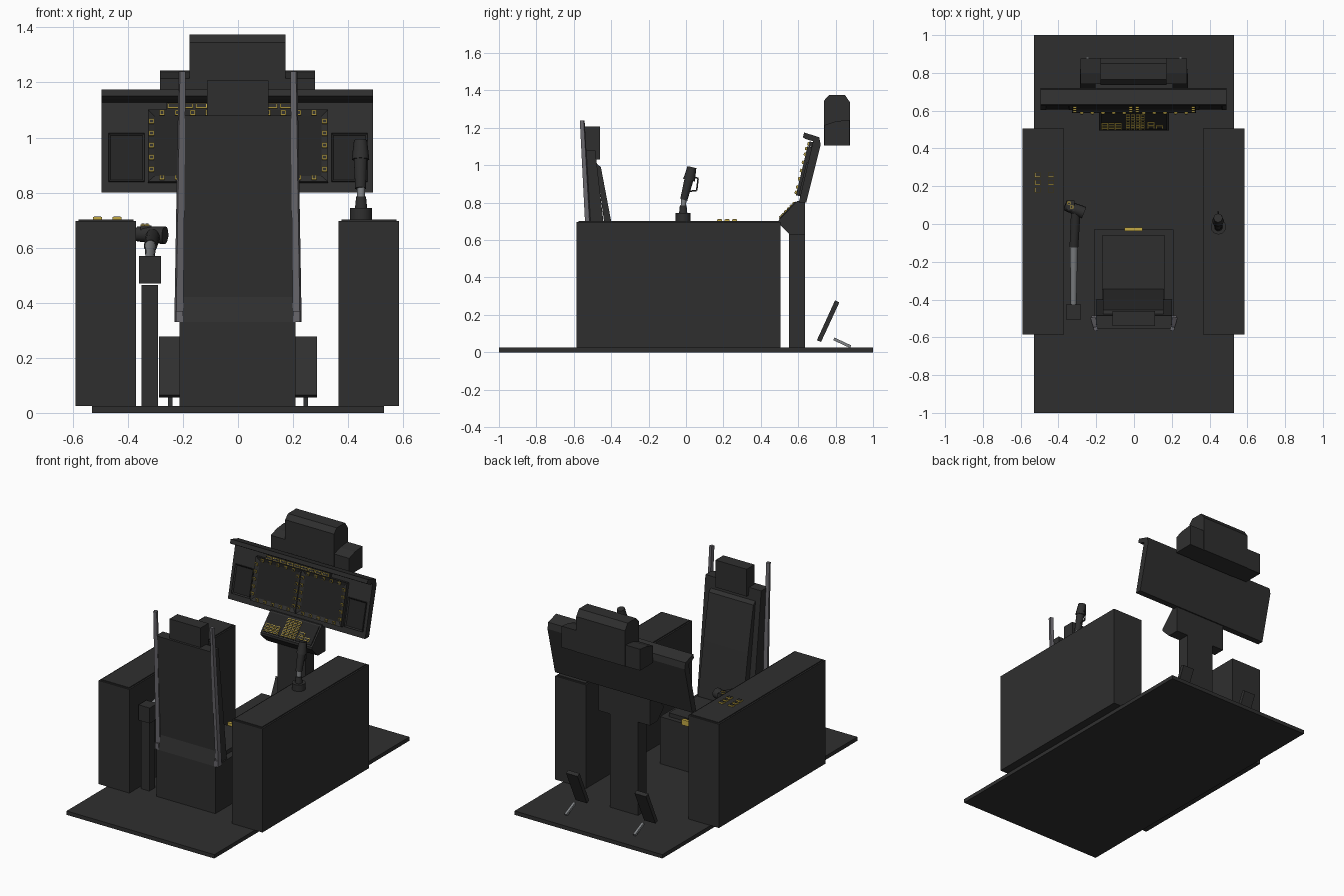
import bpy, bmesh, math
from mathutils import Matrix, Vector

if "Cube" in bpy.data.objects:
    bpy.data.objects.remove(bpy.data.objects["Cube"])


def material(name, rgb):
    m = bpy.data.materials.new(name)
    m.diffuse_color = (*rgb, 1)
    m.use_nodes = True
    m.node_tree.nodes["Principled BSDF"].inputs["Base Color"].default_value = m.diffuse_color
    return m


DARK = material("charcoal", (0.028, 0.028, 0.028))
BLACK = material("screen black", (0.017, 0.017, 0.017))
STEEL = material("rail grey", (0.14, 0.135, 0.15))
SILVER = material("bare metal", (0.22, 0.23, 0.24))
YELLOW = material("marking yellow", (0.55, 0.40, 0.06))


def finish(name, bm, mats, matrix=None):
    bmesh.ops.recalc_face_normals(bm, faces=bm.faces)
    me = bpy.data.meshes.new(name)
    bm.to_mesh(me)
    bm.free()
    for m in mats:
        me.materials.append(m)
    ob = bpy.data.objects.new(name, me)
    if matrix:
        ob.matrix_world = matrix
    bpy.context.collection.objects.link(ob)
    return ob


def add_box(bm, x, y, z, mi=0):
    """Box from (min, max) pairs."""
    c = [(a + b) / 2 for a, b in (x, y, z)]
    s = [b - a for a, b in (x, y, z)]
    r = bmesh.ops.create_cube(bm, size=1, matrix=Matrix.Translation(c) @ Matrix.Diagonal((*s, 1)))
    for f in {f for v in r["verts"] for f in v.link_faces}:
        f.material_index = mi


def box(name, x, y, z, mat=DARK, matrix=None):
    bm = bmesh.new()
    add_box(bm, x, y, z)
    return finish(name, bm, [mat], matrix)


def prism(name, pts, x0, x1, mat=DARK):
    """Side profile of (y, z) points extruded along x."""
    bm = bmesh.new()
    f = bm.faces.new([bm.verts.new((x0, y, z)) for y, z in pts])
    r = bmesh.ops.extrude_face_region(bm, geom=[f])
    bmesh.ops.translate(bm, vec=(x1 - x0, 0, 0),
                        verts=[v for v in r["geom"] if isinstance(v, bmesh.types.BMVert)])
    return finish(name, bm, [mat])


def rod(name, a, b, r1, r2, mat=DARK, sides=16):
    """Tapered rod between two points; four sides give a square bar."""
    a, b = Vector(a), Vector(b)
    d = b - a
    bm = bmesh.new()
    bmesh.ops.create_cone(bm, cap_ends=True, segments=sides, radius1=r1, radius2=r2, depth=d.length,
                          matrix=Matrix.Rotation(math.pi / 4, 4, "Z"))
    if sides > 4:
        for f in bm.faces:
            f.smooth = len(f.verts) == 4
    return finish(name, bm, [mat],
                  Matrix.Translation((a + b) / 2) @ d.to_track_quat("Z", "Y").to_matrix().to_4x4())


def framed(name, x, y, z, border, depth, matrix, mat=BLACK):
    """Box whose -y face is inset and pushed back as a screen or pad."""
    bm = bmesh.new()
    add_box(bm, x, y, z)
    bm.normal_update()
    f = min(bm.faces, key=lambda f: f.calc_center_median().y)
    bmesh.ops.inset_individual(bm, faces=[f], thickness=border, depth=0)
    bmesh.ops.translate(bm, verts=f.verts, vec=(0, depth, 0))
    f.material_index = 1
    return finish(name, bm, [DARK, mat], matrix)


def buttons(name, spots, w, h, y, matrix, rise=0.008):
    """Yellow-edged dark keys standing out along local -y."""
    bm = bmesh.new()
    t = 0.0035
    for u, v in spots:
        add_box(bm, (u - w / 2, u + w / 2), (y - rise, y), (v - h / 2, v + h / 2), 1)
        add_box(bm, (u - w / 2 + t, u + w / 2 - t), (y - rise - 0.002, y), (v - h / 2 + t, v + h / 2 - t), 0)
    return finish(name, bm, [DARK, YELLOW], matrix)


def slope(y, z, degrees):
    """Frame whose local z leans back by the given angle."""
    return Matrix.Translation((0, y, z)) @ Matrix.Rotation(-math.radians(degrees), 4, "X")


# Floor and side consoles
box("floor_plate", (-0.53, 0.53), (-1, 1), (0, 0.025))
for side, x0, x1 in (("left", -0.59, -0.37), ("right", 0.365, 0.585)):
    box(side + "_console", (x0, x1), (-0.585, 0.505), (0.025, 0.697))
    box(side + "_console_top", (x0 + 0.01, x1 - 0.01), (-0.575, 0.495), (0.697, 0.703))
buttons("console_keys", [(x, y) for x in (-0.51, -0.44) for y in (0.18, 0.22, 0.26)],
        0.032, 0.026, 0, slope(0, 0.703, 90))

# Seat base, cushion and pull handle
box("seat_base", (-0.213, 0.208), (-0.53, -0.03), (0.025, 0.33))
box("seat_cushion", (-0.17, 0.165), (-0.40, -0.06), (0.33, 0.355))
box("pull_handle", (-0.05, 0.045), (-0.038, -0.018), (0.325, 0.36), YELLOW)

# Seat back with pad, headrest and rails
prism("seat_back", [(-0.53, 0.33), (-0.508, 0.42), (-0.555, 1.08), (-0.485, 1.08), (-0.40, 0.33)], -0.20, 0.20)
prism("back_pad", [(-0.39, 0.34), (-0.48, 1.01), (-0.455, 0.99), (-0.40, 0.70), (-0.345, 0.36), (-0.345, 0.34)],
      -0.165, 0.155)
box("headrest", (-0.113, 0.11), (-0.54, -0.46), (1.03, 1.207))
for s, side in ((-1, "left"), (1, "right")):
    rod(side + "_seat_rail", (s * 0.215, -0.505, 0.33), (s * 0.203, -0.555, 1.24), 0.019, 0.015, STEEL, 4)
    box(side + "_rail_foot", sorted((s * 0.20, s * 0.226)), (-0.53, -0.485), (0.33, 0.37), STEEL)

# Throttle arm on the left
box("throttle_post", (-0.35, -0.29), (-0.495, -0.435), (0.025, 0.465))
box("throttle_box", (-0.36, -0.28), (-0.505, -0.425), (0.47, 0.57))
rod("throttle_arm", (-0.32, -0.45, 0.545), (-0.318, -0.10, 0.61), 0.015, 0.021, SILVER)
rod("throttle_grip", (-0.318, -0.12, 0.605), (-0.308, 0.07, 0.645), 0.024, 0.026, DARK, 12)
rod("throttle_head", (-0.365, 0.10, 0.65), (-0.265, 0.06, 0.645), 0.028, 0.033, DARK, 10)
box("throttle_cap", (-0.355, -0.315), (0.07, 0.125), (0.65, 0.68))
buttons("throttle_keys", [(-0.345, 0.11), (-0.33, 0.09)], 0.018, 0.016, 0, slope(0, 0.68, 90), 0.005)

# Control stick on the right
rod("stick_base", (0.447, -0.015, 0.70), (0.447, -0.015, 0.745), 0.04, 0.04, DARK, 24)
rod("stick_collar", (0.447, -0.015, 0.745), (0.447, -0.015, 0.785), 0.022, 0.018, DARK)
rod("stick_shaft", (0.447, -0.015, 0.745), (0.447, -0.012, 0.83), 0.015, 0.014, SILVER)
rod("stick_grip", (0.445, -0.012, 0.815), (0.445, 0.02, 0.94), 0.02, 0.026, DARK, 12)
rod("stick_head", (0.445, 0.016, 0.92), (0.445, 0.032, 0.99), 0.032, 0.024, DARK, 8)
guard = [(0.03, 0.94), (0.065, 0.93), (0.057, 0.865), (0.01, 0.86)]
for i in range(3):
    rod("trigger_guard", (0.445, *guard[i]), (0.445, *guard[i + 1]), 0.004, 0.004, DARK, 8)

# Foot pedals
for s, side in ((-1, "left"), (1, "right")):
    a, b = sorted((s * 0.205, s * 0.287))
    prism(side + "_pedal", [(0.70, 0.065), (0.722, 0.055), (0.82, 0.267), (0.797, 0.278)], a, b)
    rod(side + "_pedal_link", (s * 0.246, 0.79, 0.072), (s * 0.246, 0.88, 0.03), 0.011, 0.011, SILVER, 4)

# Pedestal below the instrument panel
box("pillar", (-0.10, 0.10), (0.55, 0.635), (0.025, 0.70))
prism("pedestal", [(0.495, 0.705), (0.495, 0.69), (0.555, 0.63), (0.635, 0.63), (0.635, 0.81), (0.595, 0.81)],
      -0.185, 0.185)
ped = slope(0.495, 0.705, 43.6)
box("pedestal_plate", (-0.175, 0.175), (-0.006, 0.004), (0.01, 0.135), BLACK, ped)
buttons("pedestal_keypad", [(-0.032 + 0.026 * i, 0.022 + 0.02 * j) for i in range(4) for j in range(6)],
        0.021, 0.015, -0.006, ped, 0.004)
buttons("pedestal_left_keys", [(-0.155 + 0.036 * i, 0.02 + 0.018 * j) for i in range(3) for j in range(3)],
        0.033, 0.014, -0.006, ped, 0.004)
buttons("pedestal_right_keys", [(0.09, 0.035), (0.135, 0.035), (0.09, 0.06)], 0.036, 0.02, -0.006, ped, 0.004)

# Instrument panel and hood
prism("instrument_panel", [(0.603, 0.80), (0.643, 0.80), (0.72, 1.11), (0.70, 1.13), (0.68, 1.13)], -0.495, 0.49)
prism("panel_hood", [(0.625, 1.15), (0.632, 1.175), (0.712, 1.15), (0.72, 1.11), (0.682, 1.11),
                     (0.69, 1.125), (0.64, 1.14)], -0.495, 0.49)
pan = slope(0.603, 0.80, 13.3)
for s, side in ((-1, "left"), (1, "right")):
    # Main display with key rows on its four edges
    framed(side + "_display", sorted((s * 0.002, s * 0.327)), (-0.024, 0.005), (0.035, 0.305), 0.034, 0.012, pan)
    spots = [(s * u, 0.08 + 0.045 * j) for u in (0.018, 0.314) for j in range(5)]
    spots += [(s * (0.052 + 0.056 * i), v) for v in (0.05, 0.291) for i in range(5)]
    buttons(side + "_display_keys", spots, 0.019, 0.018, -0.024, pan)
    # Outer side screen
    framed(side + "_side_screen", sorted((s * 0.34, s * 0.47)), (-0.010, 0.005), (0.04, 0.22), 0.010, 0.008, pan)
box("upper_key_strip", (-0.26, 0.20), (-0.02, 0.005), (0.306, 0.332), DARK, pan)
buttons("upper_keys", [(-0.235 + 0.051 * i, 0.318) for i in range(9)], 0.042, 0.018, -0.02, pan, 0.006)

# Head-up projector behind the hood
prism("projector_body", [(0.737, 1.105), (0.737, 1.345), (0.765, 1.375), (0.85, 1.375), (0.878, 1.335),
                         (0.878, 1.105)], -0.177, 0.173)
prism("projector_wings", [(0.740, 1.105), (0.740, 1.215), (0.80, 1.235), (0.875, 1.243), (0.875, 1.105)],
      -0.283, 0.28)
